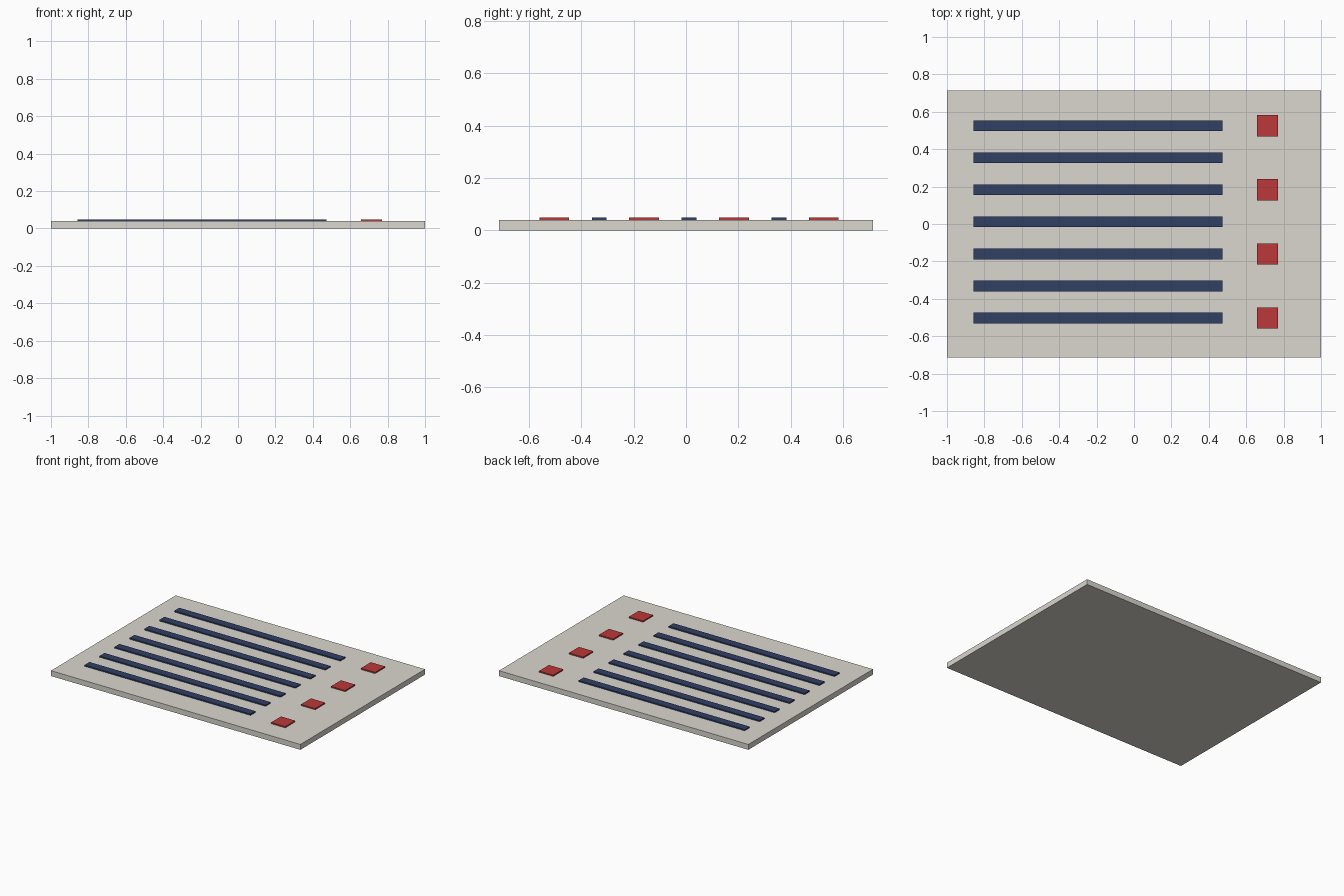
import bpy

if "Cube" in bpy.data.objects:
    bpy.data.objects.remove(bpy.data.objects["Cube"])


def material(name, color):
    m = bpy.data.materials.new(name)
    m.diffuse_color = color
    m.use_nodes = True
    m.node_tree.nodes["Principled BSDF"].inputs["Base Color"].default_value = m.diffuse_color
    return m


def box(name, center, size, mat):
    bpy.ops.mesh.primitive_cube_add(size=1, location=center)
    ob = bpy.context.object
    ob.name = name
    ob.scale = size
    bpy.ops.object.transform_apply(location=False, rotation=False, scale=True)
    ob.data.materials.append(mat)
    return ob


stone = material("warm_grey", (0.70, 0.68, 0.62, 1))
navy = material("navy", (0.03, 0.05, 0.13, 1))
red = material("red", (0.50, 0.04, 0.04, 1))

PLATE_H = 0.039
TOP = 0.048
SINK = 0.002
thick = TOP - PLATE_H + SINK
z = TOP - thick / 2

# Base plate
box("base_plate", (0, 0, PLATE_H / 2), (2, 1.428, PLATE_H), stone)

# Seven long bars, with a square marker beside every second one
for i in range(7):
    y = 0.526 - i * 0.1715
    box(f"bar_{i + 1}", (-0.193, y, z), (1.332, 0.057, thick), navy)
    if i % 2 == 0:
        box(f"square_marker_{i // 2 + 1}", (0.714, y, z), (0.114, 0.114, thick), red)
